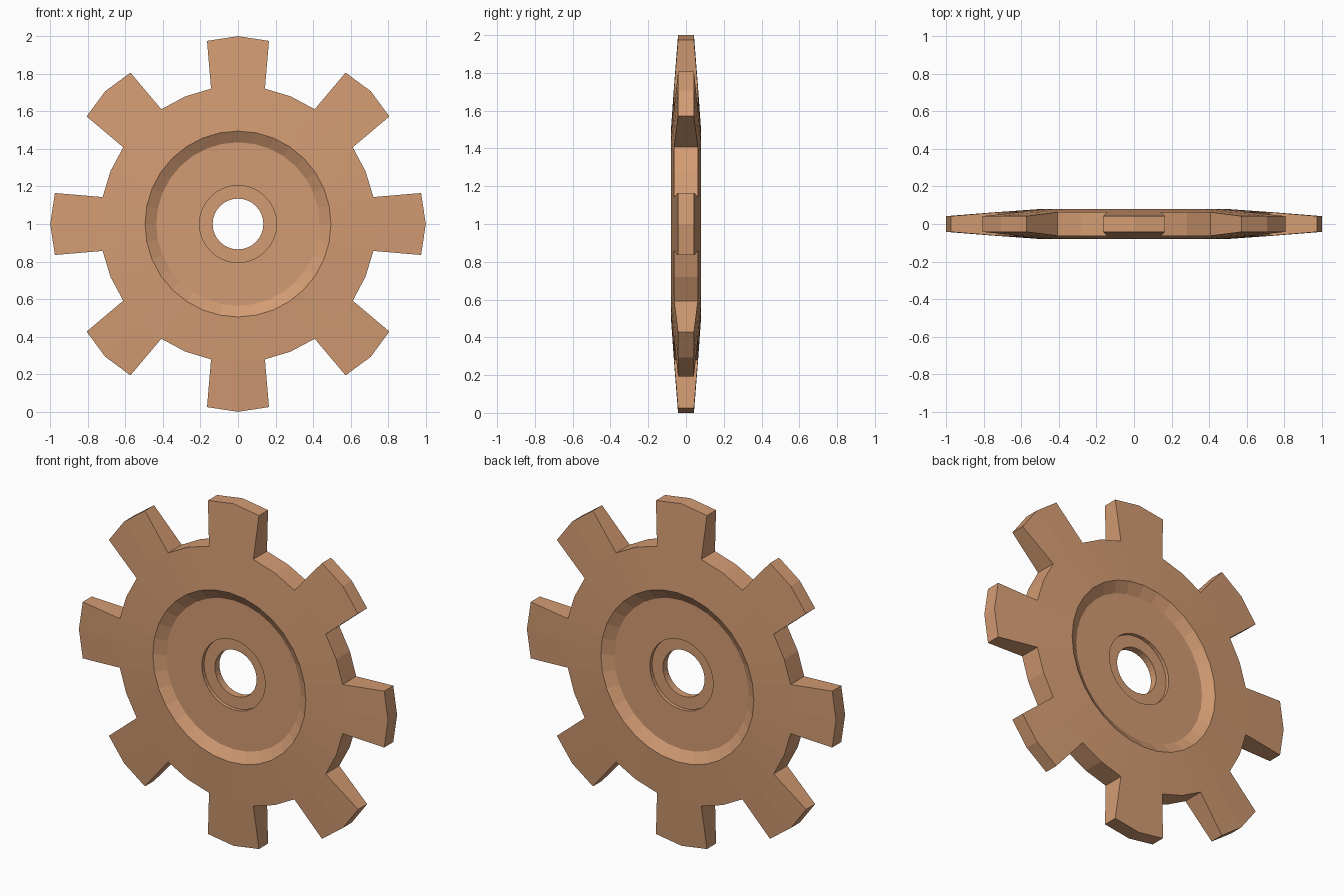
import bpy, bmesh
from math import sin, cos, pi

if "Cube" in bpy.data.objects:
    bpy.data.objects.remove(bpy.data.objects["Cube"])

SEG, TEETH = 32, 8
CENTRE_Z = 1.0
# front half of the cross-section: (radius, half thickness), bore to root circle
HALF = [(0.135, 0.021), (0.205, 0.021), (0.205, 0.042),
        (0.435, 0.042), (0.495, 0.08), (0.735, 0.063)]
PROFILE = [(r, -t) for r, t in HALF] + [(r, t) for r, t in reversed(HALF)]
FRONT, BACK = len(HALF) - 1, len(HALF)
TIP_Y = 0.042
TIP = [(-0.165, 0.975), (0.0, 1.0), (0.165, 0.975)]   # sideways, outward

bm = bmesh.new()


def at(side, out, y, a):
    """Vertex given sideways/outward offsets, turned by angle a from the top."""
    return bm.verts.new((out * sin(a) + side * cos(a), y,
                         CENTRE_Z + out * cos(a) - side * sin(a)))


# disc with bore, hub recess and dished web; root wall left open under teeth
rings = [[at(0, r, y, 2 * pi * i / SEG) for r, y in PROFILE] for i in range(SEG)]
step = SEG // TEETH
for i in range(SEG):
    a, b = rings[i], rings[(i + 1) % SEG]
    for j in range(len(PROFILE)):
        k = (j + 1) % len(PROFILE)
        if j == FRONT and i % step in (0, step - 1):
            continue
        bm.faces.new((a[j], a[k], b[k], b[j]))

# teeth, two segments wide each
for t in range(TEETH):
    ang = 2 * pi * t / TEETH
    root = [rings[(t * step + d) % SEG] for d in (-1, 0, 1)]
    front = [at(s, o, -TIP_Y, ang) for s, o in TIP]
    back = [at(s, o, TIP_Y, ang) for s, o in TIP]
    for n in (0, 1):
        rf, rb = [r[FRONT] for r in root], [r[BACK] for r in root]
        bm.faces.new((rf[n], rf[n + 1], front[n + 1], front[n]))
        bm.faces.new((rb[n], rb[n + 1], back[n + 1], back[n]))
        bm.faces.new((front[n], front[n + 1], back[n + 1], back[n]))
    for n in (0, 2):
        bm.faces.new((rf[n], front[n], back[n], rb[n]))

bmesh.ops.recalc_face_normals(bm, faces=bm.faces)
mesh = bpy.data.meshes.new("gear_wheel")
bm.to_mesh(mesh)
bm.free()

# copper colour
mat = bpy.data.materials.new("copper")
mat.diffuse_color = (0.65, 0.33, 0.17, 1)
mat.use_nodes = True
mat.node_tree.nodes["Principled BSDF"].inputs["Base Color"].default_value = mat.diffuse_color
mesh.materials.append(mat)
bpy.context.collection.objects.link(bpy.data.objects.new("gear_wheel", mesh))
